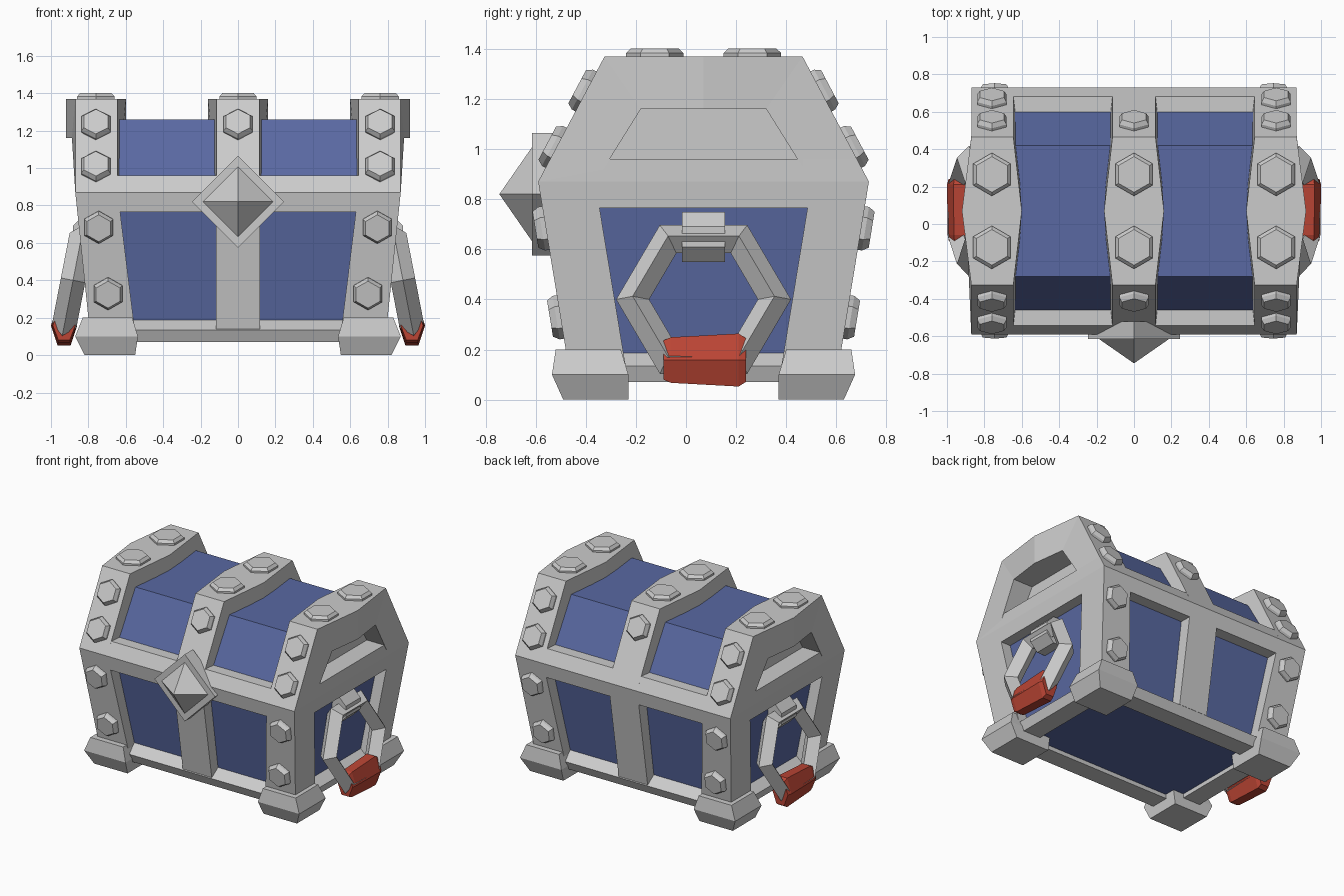
import bpy, bmesh
from math import cos, sin, pi, radians
from mathutils import Vector

if "Cube" in bpy.data.objects:
    bpy.data.objects.remove(bpy.data.objects["Cube"])

CY = 0.07  # the chest box sits slightly behind the origin; parts are built around its own middle


def material(name, rgb):
    m = bpy.data.materials.new(name)
    m.diffuse_color = (*rgb, 1)
    m.use_nodes = True
    m.node_tree.nodes["Principled BSDF"].inputs["Base Color"].default_value = m.diffuse_color
    return m


BLUE = material("blue_panel", (0.10, 0.14, 0.36))
RED = material("red_grip", (0.50, 0.06, 0.035))


def loft(name, rings, mirror="", mat=None, closed=False, fold=False):
    """Skin a list of equal-length point rings; mirror across the named axes."""
    bm = bmesh.new()
    vs = [[bm.verts.new(p) for p in r] for r in rings]
    n = len(vs[0])
    pairs = list(zip(vs, vs[1:])) + ([(vs[-1], vs[0])] if closed else [])
    for a, b in pairs:
        for i in range(n):
            j = (i + 1) % n
            bm.faces.new((a[i], a[j], b[j], b[i]))
    if not closed:
        for r in (vs[0], vs[-1]):
            for ids in ([(0, 1, 2, 5), (2, 3, 4, 5)] if fold else [range(n)]):
                bm.faces.new([r[i] for i in ids])
    bmesh.ops.remove_doubles(bm, verts=bm.verts, dist=1e-5)
    bmesh.ops.recalc_face_normals(bm, faces=bm.faces)
    me = bpy.data.meshes.new(name)
    bm.to_mesh(me)
    bm.free()
    ob = bpy.data.objects.new(name, me)
    bpy.context.collection.objects.link(ob)
    ob.location.y = CY
    if mat:
        me.materials.append(mat)
    if mirror:
        m = ob.modifiers.new("mirror", "MIRROR")
        m.use_axis = ["x" in mirror, "y" in mirror, False]
    return ob


def rect(x0, x1, y0, y1, z):
    return [(x0, y0, z), (x1, y0, z), (x1, y1, z), (x0, y1, z)]


def centred(hx, hy, z):
    return rect(-hx, hx, -hy, hy, z)


def hx(z):  # outer half width of the tapered body
    return 0.80 + 0.07 * (z - 0.2) / 0.67


def hy(z):  # outer half depth of the tapered body
    return 0.55 + 0.11 * (z - 0.2) / 0.67


# Body: blue core, rim, corner posts, centre straps, bottom beams, feet
loft("body_core", [centred(0.71, 0.455, 0.10), centred(0.79, 0.57, 0.85)], mat=BLUE)
loft("body_rim", [centred(hx(z), hy(z), z) for z in (0.765, 0.87)])
loft("corner_post", [rect(0.552, hx(0.135), 0.311, hy(0.135), 0.135),
                     rect(0.63, hx(0.765), 0.415, hy(0.765), 0.765)], "xy")
loft("centre_strap", [rect(-0.117, 0.117, 0.40, hy(z), z) for z in (0.14, 0.765)], "y")
loft("bottom_beams", [centred(0.62, 0.38, 0.12), centred(0.62, 0.38, 0.07),
                      centred(0.76, 0.515, 0.07), centred(0.785, 0.545, 0.135),
                      centred(0.70, 0.45, 0.20)], closed=True)
loft("foot", [rect(0.55, 0.82, 0.30, 0.56, 0), rect(0.535, 0.87, 0.30, 0.605, 0.10),
              rect(0.565, 0.83, 0.33, 0.59, 0.20)], "xy")

# Lid: lip, blue core and three flared bands
loft("lid_lip", [centred(0.87, 0.66, 0.87), centred(0.87, 0.612, 0.96)])
loft("lid_core", [[(x, -0.536, 0.95), (x, -0.35, 1.26), (x, 0.35, 1.26), (x, 0.536, 0.95)]
                  for x in (-0.68, 0.68)], mat=BLUE)


def arch(x, xm, xc, low=(0.66, 0.87), high=(0.395, 1.37)):
    """Half-hexagon lid outline with its own x for the middle top and middle bottom."""
    (a, z0), (b, z1) = low, high
    return [(x, -a, z0), (x, -b, z1), (xm, 0, z1), (x, b, z1), (x, a, z0), (xc, 0, z0)]


hole = arch(0.87, 0.92, 0.87, (0.40, 0.92), (0.25, 1.16))
for i in (1, 3):
    hole[i] = (0.888, *hole[i][1:])
pocket = arch(0.73, 0.73, 0.73, (0.40, 0.92), (0.25, 1.16))
loft("lid_end_band", [arch(0.645, 0.60, 0.60), arch(0.87, 0.92, 0.87), hole, pocket],
     "x", fold=True)
loft("lid_centre_band", [arch(s * 0.115, s * 0.16, s * 0.16) for s in (-1, 1)], fold=True)


# Hex bolts
def bolt(name, pos, normal, r, h, mirror):
    q = Vector(normal).to_track_quat('Z', 'Y')
    rings = [[Vector(pos) + q @ Vector((k * r * cos(pi / 2 + i * pi / 3),
                                        k * r * sin(pi / 2 + i * pi / 3), z))
              for i in range(6)] for k, z in ((1, -0.02), (1, h * 0.4), (0.83, h))]
    loft(name, rings, mirror)


for x, z in ((0.745, 0.685), (0.695, 0.33)):
    bolt("body_bolt", (x, -hy(z), z), (0, -1, -0.165), 0.088, 0.042, "xy")
for x, z, m in ((0.76, 1.23, "xy"), (0.76, 1.005, "xy"), (0, 1.23, "y")):
    y = -(0.66 - 0.53 * (z - 0.87))
    bolt("lid_bolt", (x, y, z), (0, -1, 0.53), 0.09, 0.04, m)
for x, m in ((0.76, "xy"), (0, "y")):
    bolt("top_bolt", (x, 0.195, 1.37), (0, 0, 1), 0.115, 0.032, m)

# Diamond lock plate with pyramid boss
loft("lock_plate", [[(r * cos(i * pi / 2), y, 0.82 + r * sin(i * pi / 2)) for i in range(4)]
                    for r, y in ((0.245, -0.59), (0.245, -0.685), (0.19, -0.685))])
base = [(0.19 * cos(i * pi / 2), -0.683, 0.82 + 0.19 * sin(i * pi / 2)) for i in range(4)]
bm_boss = bmesh.new()
ring = [bm_boss.verts.new(p) for p in base]
tip = bm_boss.verts.new((0, -0.815, 0.82))
for i in range(4):
    bm_boss.faces.new((ring[i], ring[(i + 1) % 4], tip))
bm_boss.faces.new(ring[::-1])
bmesh.ops.recalc_face_normals(bm_boss, faces=bm_boss.faces)
boss_mesh = bpy.data.meshes.new("lock_boss")
bm_boss.to_mesh(boss_mesh)
bm_boss.free()
boss = bpy.data.objects.new("lock_boss", boss_mesh)
boss.location.y = CY
bpy.context.collection.objects.link(boss)

# Side handles: six-sided ring of diamond section, mount and red grip
tilt = radians(11)
handle = []
for i in range(6):
    a = i * pi / 3
    section = []
    for j in range(4):
        r = 0.283 + 0.066 * cos(j * pi / 2)
        out, down = 0.066 * sin(j * pi / 2), -r * sin(a)
        section.append((0.882 + out * cos(tilt) - down * sin(tilt), r * cos(a),
                        0.40 + out * sin(tilt) + down * cos(tilt)))
    handle.append(section)
loft("handle_ring", handle, "x", closed=True)
loft("handle_mount", [[(0.785 + 0.105 * cos(pi / 8 + i * pi / 4), y,
                        0.65 + 0.108 * sin(pi / 8 + i * pi / 4)) for i in range(8)]
                      for y in (-0.085, 0.085)], "x")
loft("handle_grip", [[(0.93 + rx * cos(i * pi / 3), y, 0.158 + rz * sin(i * pi / 3))
                      for i in range(6)]
                     for y, rx, rz in ((-0.16, 0.06, 0.09), (-0.13, 0.066, 0.105),
                                       (0.14, 0.07, 0.122), (0.17, 0.062, 0.10))],
     "x", RED)
